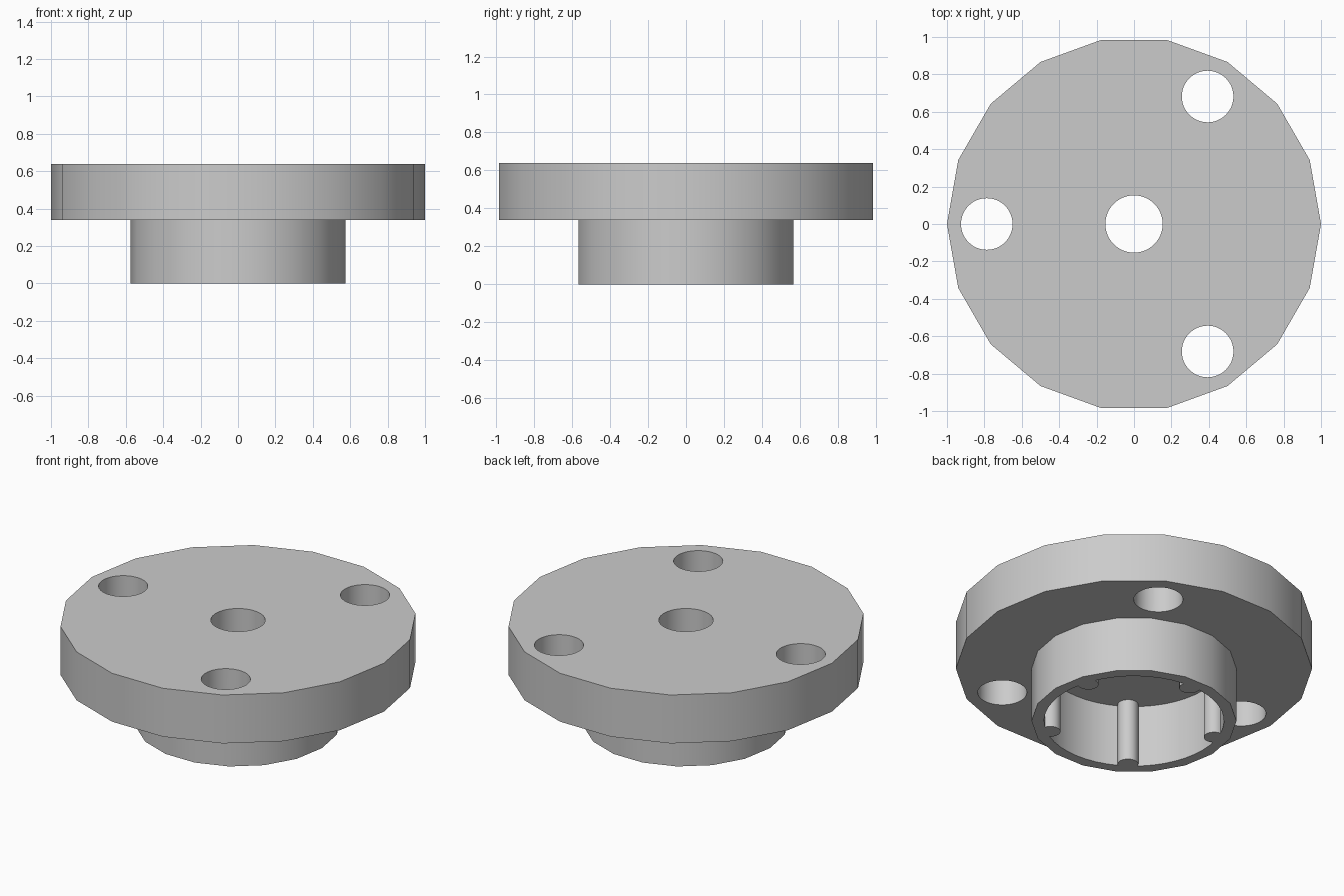
import bpy
import bmesh
from math import cos, sin, radians
from mathutils import Matrix

cube = bpy.data.objects.get("Cube")
if cube:
    bpy.data.objects.remove(cube, do_unlink=True)

# One plain grey material
grey = bpy.data.materials.new("light grey")
grey.use_nodes = True
colour = (0.6, 0.6, 0.6, 1)
grey.diffuse_color = colour
grey.node_tree.nodes["Principled BSDF"].inputs["Base Color"].default_value = colour


def cylinder(name, radius, bottom, top, sides, angle=0, offset=0, turn=0):
    """Upright prism at a polar position, with its first corner at angle turn."""
    bm = bmesh.new()
    a = radians(angle)
    place = Matrix.Translation((offset * cos(a), offset * sin(a), (bottom + top) / 2))
    bmesh.ops.create_cone(bm, cap_ends=True, segments=sides, radius1=radius,
                          radius2=radius, depth=top - bottom,
                          matrix=place @ Matrix.Rotation(radians(turn), 4, "Z"))
    mesh = bpy.data.meshes.new(name)
    bm.to_mesh(mesh)
    bm.free()
    mesh.materials.append(grey)
    obj = bpy.data.objects.new(name, mesh)
    bpy.context.collection.objects.link(obj)
    return obj


def combine(body, tool, operation):
    """Apply a boolean to body and discard the tool."""
    mod = body.modifiers.new("combine", "BOOLEAN")
    mod.operation = operation
    mod.solver = "EXACT"
    mod.object = tool
    bpy.context.view_layer.objects.active = body
    bpy.ops.object.modifier_apply(modifier=mod.name)
    bpy.data.objects.remove(tool, do_unlink=True)


# Flange disc and the hub beneath it, 18 sides with corners on the x axis
body = cylinder("flanged_hub", 1.0, 0.34, 0.64, 18, turn=90)
combine(body, cylinder("hub", 0.575, 0, 0.5, 18, turn=90), "UNION")

# Hub cavity, leaving five half-round ribs on its wall
cavity = cylinder("cavity", 0.505, -0.1, 0.385, 48)
for i in range(5):
    rib = cylinder("rib", 0.058, -0.2, 0.5, 24, angle=90 + 72 * i, offset=0.485)
    combine(cavity, rib, "DIFFERENCE")
combine(body, cavity, "DIFFERENCE")

# Centre bore and three bolt holes
combine(body, cylinder("bore", 0.153, -0.1, 0.8, 48), "DIFFERENCE")
for i in range(3):
    hole = cylinder("bolt_hole", 0.138, 0.2, 0.8, 48, angle=60 + 120 * i, offset=0.787)
    combine(body, hole, "DIFFERENCE")

# Smooth round walls, crisp rims
bpy.ops.object.select_all(action="DESELECT")
body.select_set(True)
bpy.context.view_layer.objects.active = body
bpy.ops.object.shade_smooth_by_angle(angle=radians(30))
